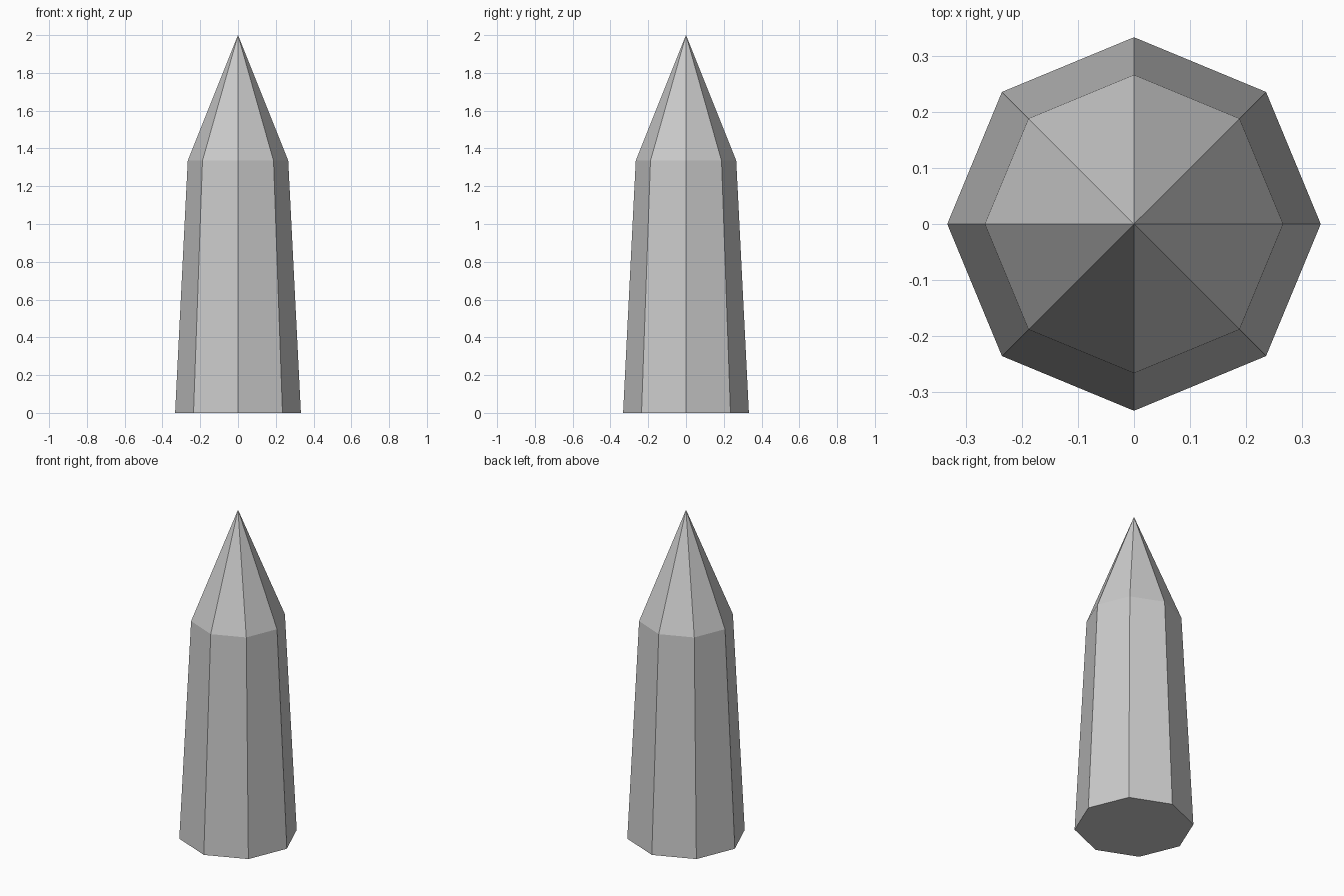
import bpy, bmesh
from math import cos, sin, tau

if "Cube" in bpy.data.objects:
    bpy.data.objects.remove(bpy.data.objects["Cube"])

SIDES = 8
bm = bmesh.new()


def ring(radius, z):
    return [bm.verts.new((radius * cos(tau * i / SIDES), radius * sin(tau * i / SIDES), z))
            for i in range(SIDES)]


# Tapered shaft with a closed base, topped by a pointed tip
base = ring(0.333, 0)
shoulder = ring(0.266, 1.335)
apex = bm.verts.new((0, 0, 2))
bm.faces.new(base[::-1])
for i in range(SIDES):
    j = (i + 1) % SIDES
    bm.faces.new((base[i], base[j], shoulder[j], shoulder[i]))
    bm.faces.new((shoulder[i], shoulder[j], apex))

mesh = bpy.data.meshes.new("crystal_spike")
bm.to_mesh(mesh)
bm.free()
spike = bpy.data.objects.new("crystal_spike", mesh)
bpy.context.collection.objects.link(spike)
